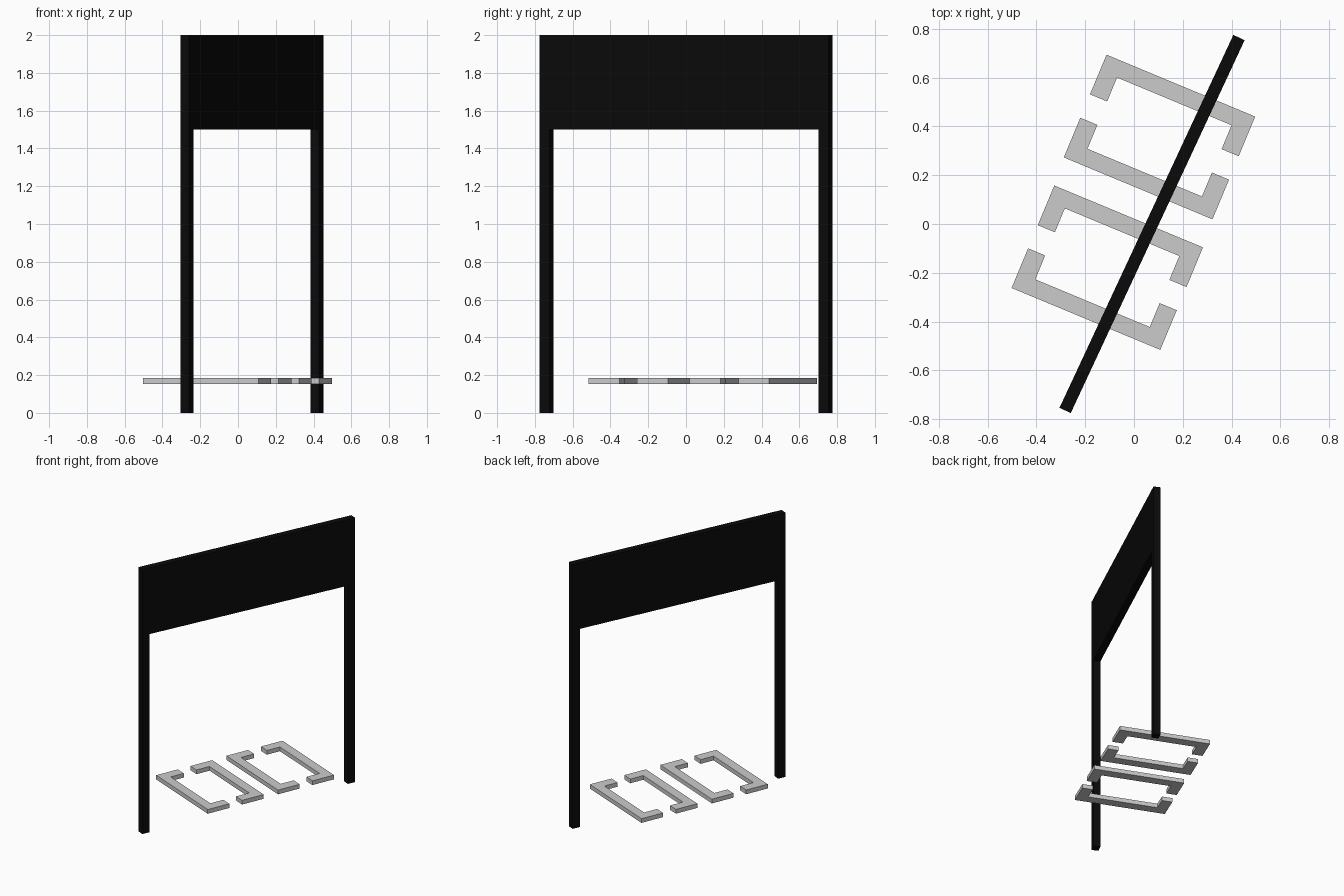
import bpy, bmesh
from math import radians
from mathutils import Matrix

if "Cube" in bpy.data.objects:
    bpy.data.objects.remove(bpy.data.objects["Cube"])

black = bpy.data.materials.new("black_paint")
black.diffuse_color = (0.003, 0.003, 0.003, 1)
black.use_nodes = True
black.node_tree.nodes["Principled BSDF"].inputs["Base Color"].default_value = black.diffuse_color


def extrude_profile(name, points, z0, z1, matrix, mat=None):
    """Solid prism from a flat outline, placed by matrix."""
    bm = bmesh.new()
    face = bm.faces.new([bm.verts.new((x, y, z0)) for x, y in points])
    ext = bmesh.ops.extrude_face_region(bm, geom=[face])
    top = [v for v in ext["geom"] if isinstance(v, bmesh.types.BMVert)]
    bmesh.ops.translate(bm, vec=(0, 0, z1 - z0), verts=top)
    bmesh.ops.recalc_face_normals(bm, faces=bm.faces)
    mesh = bpy.data.meshes.new(name)
    bm.to_mesh(mesh)
    bm.free()
    obj = bpy.data.objects.new(name, mesh)
    bpy.context.collection.objects.link(obj)
    obj.matrix_world = matrix
    if mat:
        mesh.materials.append(mat)
    return obj


def rect(x0, x1, half):
    return [(x0, -half), (x1, -half), (x1, half), (x0, half)]


# Black portal: two posts and a header panel, turned about z
L, POST, T = 0.843, 0.058, 0.0255      # half length, post width, half thickness
frame = Matrix.Translation((0.074, 0, 0)) @ Matrix.Rotation(radians(65), 4, "Z")
extrude_profile("left_post", rect(-L, -L + POST, T), 0, 2, frame, black)
extrude_profile("right_post", rect(L - POST, L, T), 0, 2, frame, black)
extrude_profile("header_panel", rect(-L + POST, L - POST, T), 1.5, 2, frame, black)

# Grey floating brackets: U outline, origin at middle of the long outer edge
W, LEG, D, B = 0.33, 0.076, 0.176, 0.07  # half width, leg width, depth, bar depth
u_shape = [(-W, 0), (W, 0), (W, D), (W - LEG, D), (W - LEG, B),
           (-W + LEG, B), (-W + LEG, D), (-W, D)]
placements = [(0.192, 0.567, -1), (0.017, 0.146, 1),
              (-0.022, 0.031, -1), (-0.197, -0.389, 1)]
for i, (x, y, side) in enumerate(placements):
    m = Matrix.Translation((x, y, 0)) @ Matrix.Rotation(radians(-22.6), 4, "Z")
    outline = [(px, py * side) for px, py in u_shape]
    extrude_profile(f"bracket_{i + 1}", outline, 0.153, 0.185, m)
